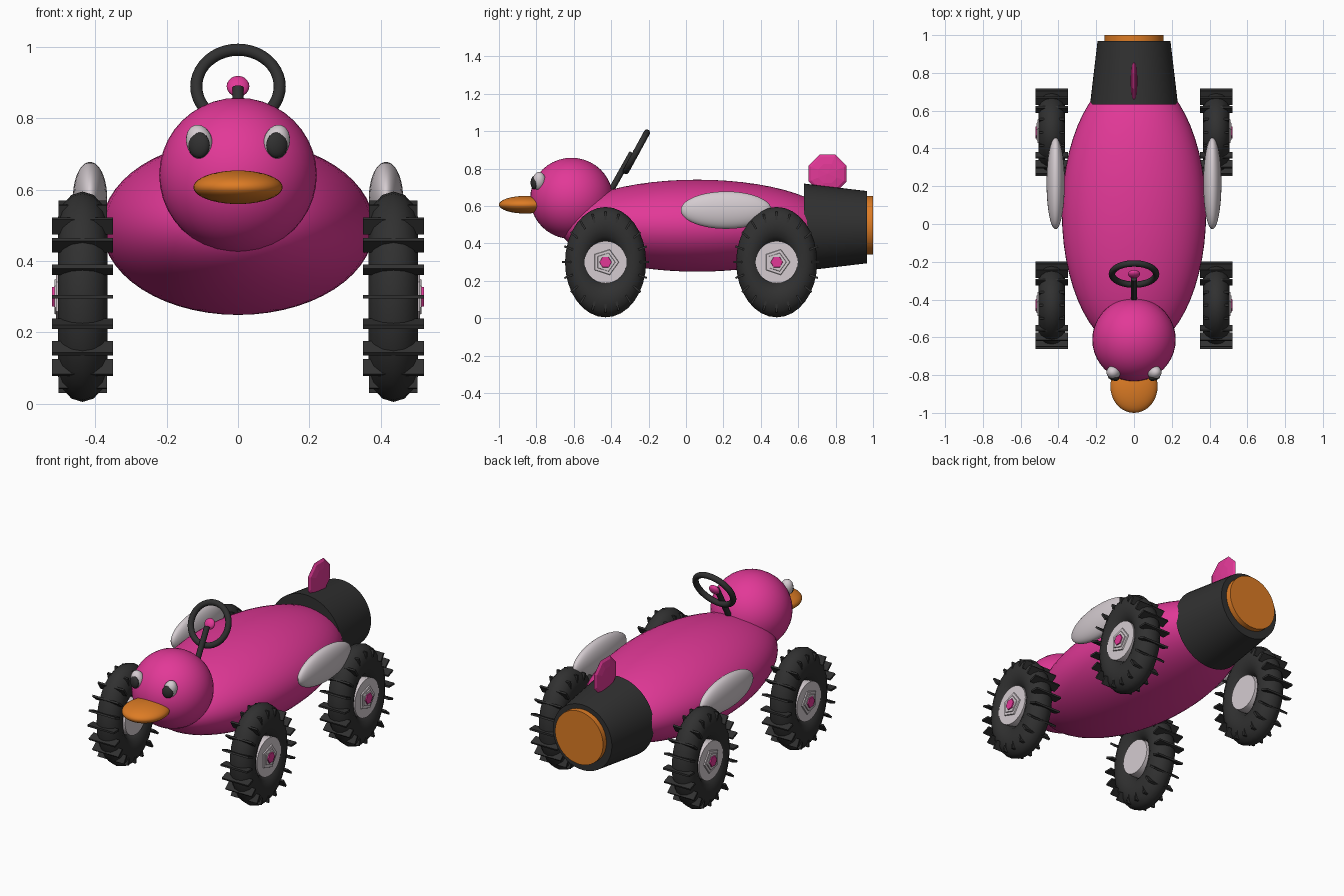
import bpy
from math import pi, sin, cos, atan2
from mathutils import Matrix, Vector
import bmesh

cube = bpy.data.objects.get("Cube")
if cube:
    bpy.data.objects.remove(cube, do_unlink=True)


def material(name, rgb):
    m = bpy.data.materials.new(name)
    m.use_nodes = True
    m.diffuse_color = (*rgb, 1)
    bsdf = m.node_tree.nodes["Principled BSDF"]
    bsdf.inputs["Base Color"].default_value = (*rgb, 1)
    bsdf.inputs["Roughness"].default_value = 0.6
    return m


PINK = material("hot pink", (0.76, 0.04, 0.31))
BLACK = material("rubber black", (0.03, 0.03, 0.03))
WHITE = material("off white", (0.66, 0.6, 0.63))
ORANGE = material("orange", (0.72, 0.2, 0.018))


def finish(name, mat, smooth=True):
    ob = bpy.context.object
    ob.name = name
    ob.data.materials.append(mat)
    if smooth:
        bpy.ops.object.shade_smooth_by_angle(angle=0.7)
    return ob


def ellipsoid(name, loc, radii, mat, rot=(0, 0, 0), seg=40):
    bpy.ops.mesh.primitive_uv_sphere_add(segments=seg, ring_count=seg // 2, radius=1,
                                         location=loc, rotation=rot, scale=radii)
    return finish(name, mat)


def cone(name, loc, r1, r2, depth, rot, mat, sides=48):
    bpy.ops.mesh.primitive_cone_add(vertices=sides, radius1=r1, radius2=r2, depth=depth,
                                    location=loc, rotation=rot)
    return finish(name, mat)


# Body, head and beak
ellipsoid("body", (0, 0.06, 0.495), (0.382, 0.74, 0.246), PINK, seg=56)
ellipsoid("head", (0, -0.612, 0.641), (0.221, 0.221, 0.217), PINK)
ellipsoid("beak", (0, -0.86, 0.607), (0.125, 0.14, 0.047), ORANGE)

# Eyes and side pods
for side, s in (("left", 1), ("right", -1)):
    ellipsoid(side + "_eye", (s * 0.108, -0.785, 0.733), (0.037, 0.036, 0.05), WHITE,
              (0, s * 0.25, 0), 24)
    ellipsoid(side + "_pupil", (s * 0.109, -0.812, 0.725), (0.031, 0.017, 0.036), BLACK,
              (0, 0, s * 0.3), 24)
    ellipsoid(side + "_side_pod", (s * 0.415, 0.215, 0.578), (0.048, 0.243, 0.1), WHITE)

# Tail exhaust with its glowing cap
back = (-pi / 2, 0, 0)
cone("exhaust", (0, 0.8, 0.487), 0.233, 0.193, 0.337, back, BLACK)
cone("exhaust_cap", (0, 0.975, 0.497), 0.157, 0.157, 0.05, back, ORANGE)

# Faceted tail fin
bpy.ops.mesh.primitive_uv_sphere_add(segments=8, ring_count=6, radius=0.11,
                                     location=(0, 0.757, 0.773))
fin = finish("tail_fin", PINK, smooth=False)
fin.data.transform(Matrix.Scale(0.17, 4, (1, 0, 0)) @ Matrix.Rotation(pi / 8, 4, "X")
                   @ Matrix.Rotation(pi / 2, 4, "Y"))

# Steering wheel, hub and column
tilt = (pi / 2 - 0.5, 0, 0)
hub = (0, -0.265, 0.89)
bpy.ops.mesh.primitive_torus_add(location=hub, rotation=tilt, major_segments=40,
                                 minor_segments=12, major_radius=0.117, minor_radius=0.017)
finish("steering_wheel", BLACK)
ellipsoid("steering_hub", hub, (0.032, 0.032, 0.018), PINK, tilt, 20)
low, high = Vector((0, -0.42, 0.65)), Vector((0, -0.288, 0.885))
axis = high - low
cone("steering_column", (low + high) / 2, 0.016, 0.016, axis.length,
     axis.to_track_quat("Z", "Y").to_euler(), BLACK, 16)


def tread_bars(name, loc, count=20):
    """Thin bars crossing the tyre, set radially on an oval."""
    bm = bmesh.new()
    for i in range(count):
        a = 2 * pi * i / count
        y, z = 0.207 * cos(a), 0.245 * sin(a)
        width = 0.172 if abs(sin(a)) < 0.85 else 0.136
        place = (Matrix.Translation((0, y, z)) @ Matrix.Rotation(atan2(z, y), 4, "X")
                 @ Matrix.Diagonal((width, 0.05, 0.011, 1)))
        bmesh.ops.create_cube(bm, size=1, matrix=place)
    mesh = bpy.data.meshes.new(name)
    bm.to_mesh(mesh)
    bm.free()
    mesh.materials.append(BLACK)
    ob = bpy.data.objects.new(name, mesh)
    ob.location = loc
    bpy.context.collection.objects.link(ob)


# Four oval road wheels
for end, y in (("front", -0.43), ("rear", 0.485)):
    for side, s in (("left", 1), ("right", -1)):
        tag = f"{end}_{side}_"
        centre = Vector((s * 0.436, y, 0.3))
        out = (0, s * pi / 2, 0)
        bpy.ops.mesh.primitive_torus_add(location=centre, major_segments=32, minor_segments=14,
                                         major_radius=0.2, minor_radius=0.095)
        tyre = finish(tag + "tyre", BLACK)
        tyre.data.transform(Matrix.Diagonal((0.75, 0.735, 1, 1))
                            @ Matrix.Rotation(pi / 2, 4, "Y"))
        tread_bars(tag + "tread", centre)
        cone(tag + "rim", centre, 0.1, 0.113, 0.136, out, WHITE, 32)
        for part, x, r, mat, sides in (("hub_plate", 0.068, 0.075, WHITE, 5),
                                       ("hub_step", 0.073, 0.055, WHITE, 5),
                                       ("wheel_nut", 0.079, 0.034, PINK, 6)):
            cone(tag + part, centre + Vector((s * x, 0, 0)), r, r * 0.92, 0.012, out, mat, sides)
